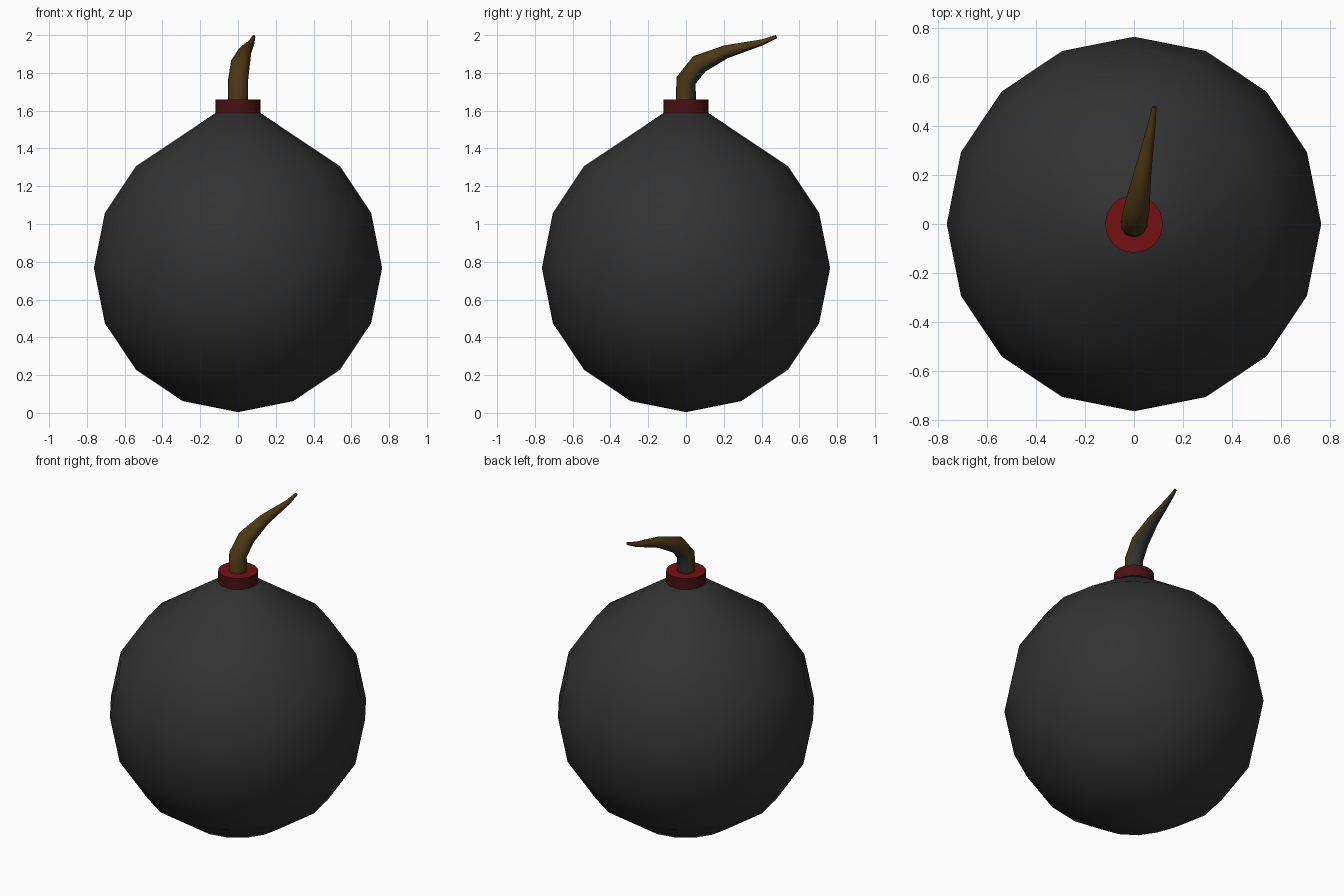
import bpy, bmesh, math
from mathutils import Vector

if "Cube" in bpy.data.objects:
    bpy.data.objects.remove(bpy.data.objects["Cube"])


def material(name, rgb):
    m = bpy.data.materials.new(name)
    m.diffuse_color = (*rgb, 1)
    m.use_nodes = True
    m.node_tree.nodes["Principled BSDF"].inputs["Base Color"].default_value = m.diffuse_color
    return m


charcoal = material("charcoal", (0.032, 0.032, 0.032))
dark_red = material("dark red", (0.065, 0.006, 0.007))
bright_red = material("bright red", (0.18, 0.005, 0.006))
brown = material("brown", (0.075, 0.038, 0.007))


def finish(name, bm, mats, angle):
    me = bpy.data.meshes.new(name)
    bm.to_mesh(me)
    bm.free()
    ob = bpy.data.objects.new(name, me)
    bpy.context.collection.objects.link(ob)
    for m in mats:
        me.materials.append(m)
    bpy.ops.object.select_all(action='DESELECT')
    ob.select_set(True)
    bpy.context.view_layer.objects.active = ob
    bpy.ops.object.shade_smooth_by_angle(angle=math.radians(angle))
    return ob


def loft(bm, rings):
    """Skin closed rings of points and cap both ends."""
    loops = [[bm.verts.new(p) for p in r] for r in rings]
    n = len(loops[0])
    for a, b in zip(loops, loops[1:]):
        for i in range(n):
            j = (i + 1) % n
            bm.faces.new((a[i], a[j], b[j], b[i]))
    bm.faces.new(loops[0][::-1])
    bm.faces.new(loops[-1])
    bmesh.ops.recalc_face_normals(bm, faces=bm.faces)


def circle(r, z, n):
    return [(r * math.cos(2 * math.pi * i / n), r * math.sin(2 * math.pi * i / n), z)
            for i in range(n)]


# Round body: coarse ball whose pole is drawn up into a neck
R, ZC = 0.763, 0.767
bm = bmesh.new()
bmesh.ops.create_uvsphere(bm, u_segments=16, v_segments=8, radius=R)
for v in bm.verts:
    v.co.z += ZC
top = max(bm.verts, key=lambda v: v.co.z)
bmesh.ops.delete(bm, geom=[top], context='VERTS')
rim = [e for e in bm.edges if e.is_boundary]
ext = bmesh.ops.extrude_edge_only(bm, edges=rim)["geom"]
for v in (g for g in ext if isinstance(g, bmesh.types.BMVert)):
    s = 0.112 / v.co.xy.length
    v.co = (v.co.x * s, v.co.y * s, 1.592)
bmesh.ops.holes_fill(bm, edges=[e for e in bm.edges if e.is_boundary], sides=0)
bmesh.ops.recalc_face_normals(bm, faces=bm.faces)
finish("body", bm, [charcoal], 60)

# Collar: dark side, bright top
bm = bmesh.new()
loft(bm, [circle(0.118, 1.588, 16), circle(0.118, 1.66, 16)])
for f in bm.faces:
    f.material_index = 1 if f.normal.z > 0.5 else 0
finish("collar", bm, [dark_red, bright_red], 40)

# Fuse: tapering bent tube, charred on its rear underside
path = [((0, 0, 1.64), 0.055), ((0, 0, 1.76), 0.054), ((0.012, 0.070, 1.847), 0.052),
        ((0.036, 0.212, 1.912), 0.035), ((0.072, 0.405, 1.962), 0.016),
        ((0.083, 0.478, 1.992), 0.009)]
pts = [Vector(p) for p, r in path]
rings = []
for i, (p, r) in enumerate(path):
    t = Vector((0, 0, 1)) if i == 0 else (pts[i] - pts[i - 1]).normalized()
    if 0 < i < len(pts) - 1:
        t = (t + (pts[i + 1] - pts[i]).normalized()).normalized()
    side = Vector((1, -0.17, 0))
    side = (side - t * side.dot(t)).normalized()
    up = t.cross(side)
    rings.append([pts[i] + r * (side * math.cos(a) + up * math.sin(a))
                  for a in (2 * math.pi * k / 12 for k in range(12))])
bm = bmesh.new()
loft(bm, rings)
bm.normal_update()
for f in bm.faces:
    f.material_index = 1 if f.normal.dot(Vector((0.1, 0.75, -0.65))) > 0.35 else 0
finish("fuse", bm, [brown, charcoal], 60)
